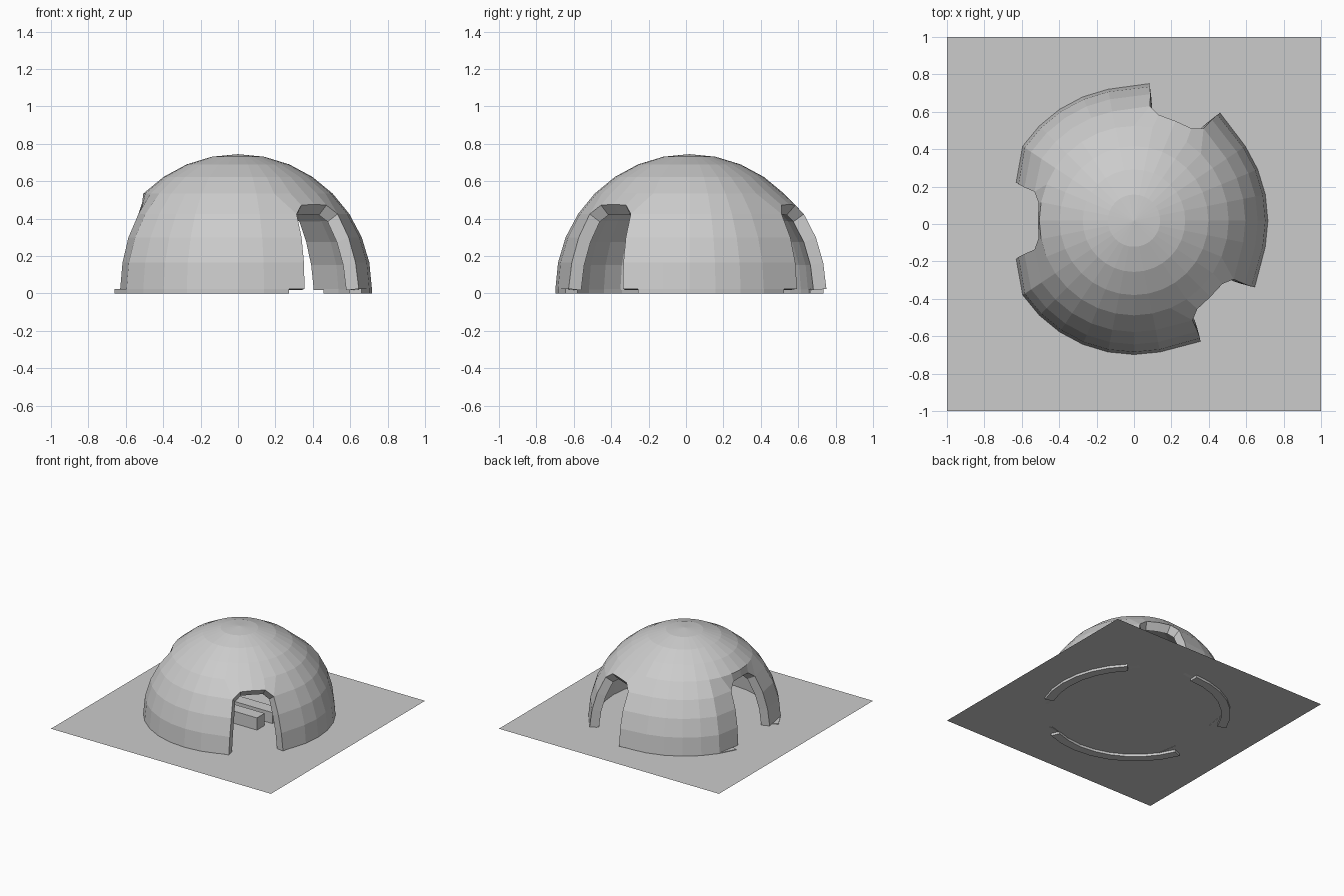
import bpy, bmesh, math
from mathutils import Vector

if "Cube" in bpy.data.objects:
    bpy.data.objects.remove(bpy.data.objects["Cube"])

R, WALL, CY, Z0, SEG, RINGS = 0.716, 0.07, 0.018, 0.025, 32, 8
# doorways: centre segment index -> outward distance of the door foot
DOORS = {6: 0.708, 16: 0.63, 28: 0.708}


def finish(bm, name):
    bmesh.ops.recalc_face_normals(bm, faces=bm.faces)
    me = bpy.data.meshes.new(name)
    bm.to_mesh(me)
    bm.free()
    ob = bpy.data.objects.new(name, me)
    bpy.context.collection.objects.link(ob)
    return ob


def box(name, lo, hi):
    bm = bmesh.new()
    bmesh.ops.create_cube(bm, size=1)
    for v in bm.verts:
        v.co = Vector(((lo[i] + hi[i]) / 2 + v.co[i] * (hi[i] - lo[i]) for i in range(3)))
    return finish(bm, name)


def polar(r, a, z):
    return Vector((r * math.cos(a), CY + r * math.sin(a), z))


# dome shell: half a UV sphere
bm = bmesh.new()
step = 2 * math.pi / SEG
rows = []
for k in range(RINGS):
    e = k * math.pi / 2 / RINGS
    rows.append([bm.verts.new(polar(R * math.cos(e), s * step, Z0 + 0.72 * math.sin(e)))
                 for s in range(SEG)])
top = bm.verts.new((0, CY, Z0 + 0.72))

# pull the sphere vertices around each doorway into an arch
foot = [(0.205, 1.0, Z0), (0.195, 0.98, 0.165), (0.178, 0.93, 0.30), (0.155, 0.845, 0.425)]
for c, d in DOORS.items():
    a = c * step
    out, side = Vector((math.cos(a), math.sin(a), 0)), Vector((-math.sin(a), math.cos(a), 0))

    def place(v, w, f, z):
        v.co = Vector((0, CY, z)) + out * d * f + side * w

    for sg in (-1, 1):
        for k, (w, f, z) in enumerate(foot):
            place(rows[k][(c + 2 * sg) % SEG], sg * w, f, z)
        place(rows[3][(c + sg) % SEG], sg * 0.095, 0.81, 0.472)
    place(rows[3][c], 0, 0.815, 0.477)

opening = {(c + o) % SEG for c in DOORS for o in (-2, -1, 0, 1)}
for s in range(SEG):
    n = (s + 1) % SEG
    for k in range(RINGS - 1):
        if not (k < 3 and s in opening):
            bm.faces.new((rows[k][s], rows[k][n], rows[k + 1][n], rows[k + 1][s]))
    bm.faces.new((rows[-1][s], rows[-1][n], top))
for v in [v for v in bm.verts if not v.link_faces]:
    bm.verts.remove(v)
dome = finish(bm, "dome")
if dome.data.polygons[-1].normal.z < 0:
    dome.data.flip_normals()
mod = dome.modifiers.new("wall", 'SOLIDIFY')
mod.thickness, mod.offset = WALL, -1

# curved footings under the three wall pieces
for i, (s0, s1) in enumerate(((8, 14), (18, 26), (30, 36))):
    bm = bmesh.new()
    prev = None
    for s in range(s0, s1 + 1):
        cur = [bm.verts.new(polar(r, s * step, z)) for r, z in
               ((R, 0), (R, Z0), (R - WALL, Z0), (R - WALL, 0))]
        if prev:
            for j in range(4):
                m = (j + 1) % 4
                bm.faces.new((prev[j], prev[m], cur[m], cur[j]))
        else:
            bm.faces.new(cur)
        prev = cur
    bm.faces.new(prev)
    finish(bm, f"footing_{i + 1}")

# floor sheet
bm = bmesh.new()
bmesh.ops.create_grid(bm, x_segments=1, y_segments=1, size=1)
for v in bm.verts:
    v.co.z = 0.02
floor = finish(bm, "floor")
if floor.data.polygons[0].normal.z < 0:
    floor.data.flip_normals()

# low benches inside
box("front_bench", (-0.27, -0.14, 0.02), (0.27, -0.04, 0.12))
box("back_bench", (-0.30, 0.02, 0.02), (0.30, 0.12, 0.11))
